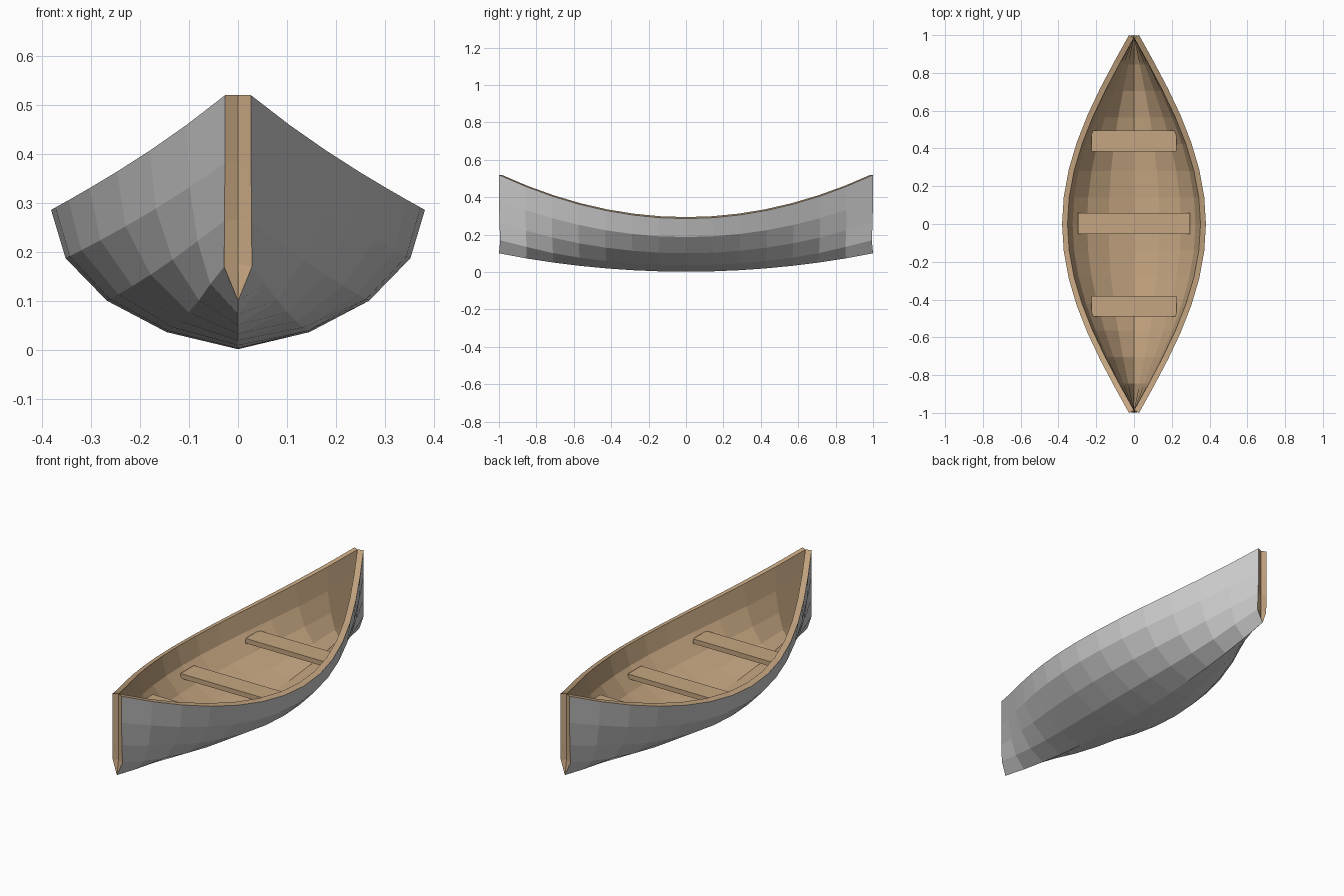
import bpy, bmesh
from math import sin, cos, pi

if "Cube" in bpy.data.objects:
    bpy.data.objects.remove(bpy.data.objects["Cube"])

wood = bpy.data.materials.new("wood")
wood.diffuse_color = (0.56, 0.38, 0.22, 1)
wood.use_nodes = True
wood.node_tree.nodes["Principled BSDF"].inputs["Base Color"].default_value = wood.diffuse_color

HALF_LEN, HALF_BEAM = 0.986, 0.352
STATIONS, ROWS = 14, 4


# Inner hull surface: s runs -1..1 along the boat, t runs -1..1 across it
def hull_point(s, t):
    beam = HALF_BEAM * cos(s * pi / 2)
    keel = 0.032 + 0.095 * s * s
    sheer = 0.294 + 0.226 * s * s
    return (beam * sin(t * pi / 2), HALF_LEN * s, keel + (sheer - keel) * abs(t) ** 1.5)


def add_hull():
    bm = bmesh.new()
    grid = [[bm.verts.new(hull_point(2 * i / STATIONS - 1, j / ROWS))
             for j in range(-ROWS, ROWS + 1)] for i in range(STATIONS + 1)]
    for a, b in zip(grid, grid[1:]):
        for j in range(2 * ROWS):
            bm.faces.new((a[j], b[j], b[j + 1], a[j + 1]))
    # Normals point out of the boat, so the planking thickens outwards
    bm.normal_update()
    if sum(f.normal.z for f in bm.faces) > 0:
        bmesh.ops.reverse_faces(bm, faces=bm.faces[:])
    # Slot 0 is the plain grey outside, slot 1 the wooden inside and rim
    me = bpy.data.meshes.new("hull")
    bm.to_mesh(me)
    bm.free()
    me.materials.append(None)
    me.materials.append(wood)
    ob = bpy.data.objects.new("hull", me)
    bpy.context.collection.objects.link(ob)
    mod = ob.modifiers.new("planking", 'SOLIDIFY')
    mod.thickness = 0.03
    mod.offset = 1
    mod.material_offset = 1
    mod.material_offset_rim = 1


# Plank seats
def add_seat(name, y, half_width, top):
    bpy.ops.mesh.primitive_cube_add(size=1, location=(0, y, top - 0.0125))
    ob = bpy.context.object
    ob.name = name
    ob.scale = (2 * half_width, 0.11, 0.025)
    ob.data.materials.append(wood)


add_hull()
add_seat("front_seat", -0.435, 0.226, 0.225)
add_seat("middle_seat", 0.003, 0.296, 0.19)
add_seat("rear_seat", 0.44, 0.226, 0.225)
